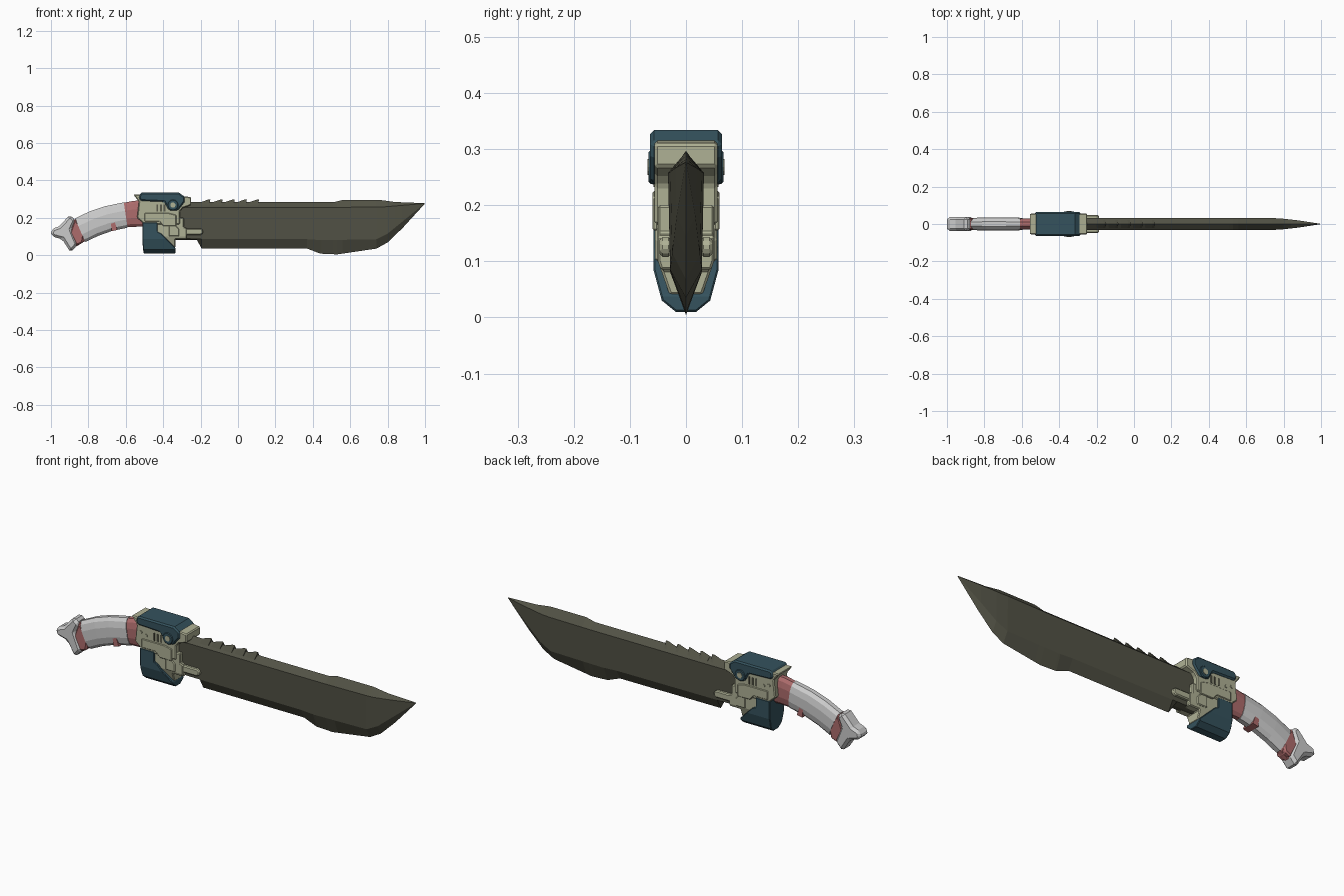
import bpy, bmesh, math
from mathutils import Vector

if "Cube" in bpy.data.objects:
    bpy.data.objects.remove(bpy.data.objects["Cube"])


def material(name, rgb):
    m = bpy.data.materials.new(name)
    m.diffuse_color = (*rgb, 1)
    m.use_nodes = True
    m.node_tree.nodes["Principled BSDF"].inputs["Base Color"].default_value = m.diffuse_color
    return m


STEEL = material("dark_steel", (.085, .085, .06))
BEIGE = material("beige_paint", (.43, .44, .30))
TEAL = material("teal_paint", (.035, .085, .11))
RED = material("red_wrap", (.42, .15, .15))
DARK = material("recess", (.10, .10, .07))


def finish(name, bm, mat=None, bevel=0):
    bmesh.ops.recalc_face_normals(bm, faces=bm.faces)
    me = bpy.data.meshes.new(name)
    bm.to_mesh(me)
    bm.free()
    ob = bpy.data.objects.new(name, me)
    bpy.context.collection.objects.link(ob)
    if mat:
        me.materials.append(mat)
    if bevel:
        b = ob.modifiers.new("bevel", 'BEVEL')
        b.width, b.segments = bevel, 1
        b.limit_method, b.angle_limit = 'ANGLE', math.radians(40)
    return ob


def prism(name, pts, y0, y1, mat=None, bevel=0, cuts=()):
    """Side profile (x, z) extruded from y0 to y1; cuts are (point, normal) trims."""
    bm = bmesh.new()
    f = bm.faces.new([bm.verts.new((x, y0, z)) for x, z in pts])
    ext = bmesh.ops.extrude_face_region(bm, geom=[f])['geom']
    for v in ext:
        if isinstance(v, bmesh.types.BMVert):
            v.co.y = y1
    for co, no in cuts:
        for s in (1, -1):
            r = bmesh.ops.bisect_plane(
                bm, geom=bm.verts[:] + bm.edges[:] + bm.faces[:],
                plane_co=(co[0], co[1] * s, co[2]),
                plane_no=(no[0], no[1] * s, no[2]), clear_outer=True)
            edges = [e for e in r['geom_cut'] if isinstance(e, bmesh.types.BMEdge)]
            bmesh.ops.holes_fill(bm, edges=edges)
    return finish(name, bm, mat, bevel)


def both_sides(name, pts, y0, y1, mat, bevel=0):
    for side, s in (("front", -1), ("back", 1)):
        prism(f"{name}_{side}", pts, y0 * s, y1 * s, mat, bevel)


def rect(x0, x1, z0, z1):
    return [(x0, z0), (x1, z0), (x1, z1), (x0, z1)]


def disc(x, z, r, n=12):
    return [(x + r * math.cos(2 * math.pi * i / n), z + r * math.sin(2 * math.pi * i / n))
            for i in range(n)]


def loft(name, rings, mat=None, bevel=0):
    bm = bmesh.new()
    rows = [[bm.verts.new(p) for p in ring] for ring in rings]
    n = len(rows[0])
    for a, b in zip(rows, rows[1:]):
        for i in range(n):
            bm.faces.new((a[i], a[(i + 1) % n], b[(i + 1) % n], b[i]))
    bm.faces.new(rows[0])
    bm.faces.new(rows[-1])
    return finish(name, bm, mat, bevel)


def tube(name, sections, mat=None, n=12, shrink=1):
    """Rounded grip through sections (top x, top z, bottom x, bottom z, half width)."""
    rings = []
    for tx, tz, bx, bz, w in sections:
        t, b = Vector((tx, 0, tz)), Vector((bx, 0, bz))
        mid, half = (t + b) / 2, (t - b) / 2 * shrink
        ring = []
        for i in range(n):
            a = 2 * math.pi * (i + .5) / n
            c, s = (math.copysign(abs(v) ** .8, v) for v in (math.cos(a), math.sin(a)))
            ring.append(mid + half * c + Vector((0, w * shrink * s, 0)))
        rings.append(ring)
    return loft(name, rings, mat)


# Blade: hexagonal cross-section with a back edge and a cutting edge
def interp(keys, x):
    for (x0, v0), (x1, v1) in zip(keys, keys[1:]):
        if x <= x1:
            return v0 + (v1 - v0) * (x - x0) / (x1 - x0)
    return keys[-1][1]


TOP = [(-.34, .283), (.51, .283), (.56, .295), (.76, .295), (.84, .284), (.997, .278)]
TOP_BEVEL = [(-.34, .255), (.51, .255), (.78, .258), (.997, .276)]
LOW_BEVEL = [(-.34, .088), (.37, .085), (.45, .08), (.74, .085), (.8, .115), (.88, .18), (.997, .275)]
EDGE = [(-.34, .082), (-.22, .082), (-.195, .036), (.37, .035), (.44, .008), (.53, .004),
        (.74, .035), (.8, .068), (.88, .145), (.997, .273)]
WIDTH = [(-.34, .032), (.74, .032), (.8, .028), (.88, .019), (.997, .001)]
xs = sorted({x for k in (TOP, TOP_BEVEL, LOW_BEVEL, EDGE, WIDTH) for x, _ in k})
rings = []
for x in xs:
    t, tb, lb, e, w = (interp(k, x) for k in (TOP, TOP_BEVEL, LOW_BEVEL, EDGE, WIDTH))
    rings.append([(x, 0, t), (x, w, tb), (x, w * .88, lb), (x, 0, e), (x, -w * .88, lb), (x, -w, tb)])
loft("blade", rings, STEEL)

# Saw teeth on the back of the blade
for i in range(5):
    x = -.2 + i * .065
    loft(f"saw_tooth_{i + 1}", [
        [(x, 0, .283), (x, .02, .266), (x, -.02, .266)],
        [(x + .04, 0, .297), (x + .035, .022, .266), (x + .035, -.022, .266)],
        [(x + .052, 0, .297), (x + .048, .022, .266), (x + .048, -.022, .266)]], STEEL)

# Handle: red core, grey shell, collar and pommel
GRIP = [(-.873, .198, -.815, .068, .034), (-.793, .236, -.75, .10, .036),
        (-.713, .263, -.672, .128, .036), (-.611, .284, -.59, .145, .034)]
tube("handle_core", [(-.93, .165, -.86, .04, .03)] + GRIP, RED, shrink=.92)
tube("grip_shell", GRIP)
tube("collar", [(-.615, .281, -.592, .148, .031), (-.56, .292, -.54, .15, .031),
                (-.51, .295, -.48, .15, .031)], RED)
prism("grip_inlay", [(-.683, .2), (-.665, .195), (-.645, .135), (-.675, .128)], -.0335, .0335, RED)
prism("red_end_wrap", [(-.873, .198), (-.82, .125), (-.83, .065), (-.865, .05), (-.9, .12)],
      -.031, .031, RED, .008)
prism("pommel", [(-1, .118), (-.995, .1), (-.94, .085), (-.895, .014), (-.857, .057),
                 (-.89, .138), (-.868, .187), (-.9, .215), (-.955, .155), (-.995, .14)],
      -.037, .037, None, .013)

# Guard: beige receiver body, upper and lower
prism("receiver_upper", [(-.56, .325), (-.29, .315), (-.25, .31), (-.25, .268), (-.295, .252),
                         (-.31, .235), (-.31, .165), (-.5, .165), (-.54, .2), (-.53, .285)],
      -.056, .056, BEIGE, .005)
prism("receiver_lower", [(-.5, .2), (-.29, .2), (-.29, .15), (-.275, .145), (-.275, .085), (-.335, .085),
                         (-.335, .04), (-.39, .04), (-.44, .1)],
      -.05, .05, BEIGE, .004, cuts=[((0, .05, .1), (0, 1, -.35))])

# Raised side plates, prongs holding the blade, vents and bolts
both_sides("side_plate", [(-.5, .18), (-.42, .18), (-.4, .155), (-.33, .155), (-.33, .215),
                          (-.37, .225), (-.5, .225)], .05, .06, BEIGE, .003)
both_sides("prong", [(-.37, .108), (-.2, .108), (-.187, .117), (-.187, .134), (-.2, .143), (-.37, .143)],
           .026, .047, BEIGE, .005)
both_sides("prong_step", [(-.37, .1), (-.315, .1), (-.315, .14), (-.34, .165), (-.37, .165)],
           .04, .055, BEIGE, .004)
for i in range(3):
    x = -.437 + i * .02
    both_sides(f"vent_{i + 1}", rect(x, x + .01, .232, .27), .05, .0575, DARK)
for i, (x, z) in enumerate([(-.505, .255), (-.475, .245)]):
    both_sides(f"bolt_{i + 1}", disc(x, z, .008, 8), .05, .06, BEIGE)

# Teal top cover with pivot boss
prism("top_cover", [(-.53, .3), (-.525, .328), (-.515, .334), (-.315, .334), (-.285, .312), (-.285, .285),
                    (-.32, .24), (-.37, .24), (-.395, .285), (-.515, .29)],
      -.064, .064, TEAL, .007)
both_sides("pivot_boss", disc(-.348, .268, .03), .05, .067, TEAL, .004)
both_sides("pivot_pin", disc(-.348, .268, .014), .06, .069, BEIGE)

# Teal lower housing, tapering toward its base
prism("lower_housing", [(-.51, .175), (-.43, .175), (-.43, .125), (-.41, .115), (-.335, .04),
                        (-.335, .01), (-.505, .01), (-.51, .06)],
      -.058, .058, TEAL, .003,
      cuts=[((0, .058, .085), (0, 1, -.27)), ((0, .043, .03), (0, .65, -.8))])
